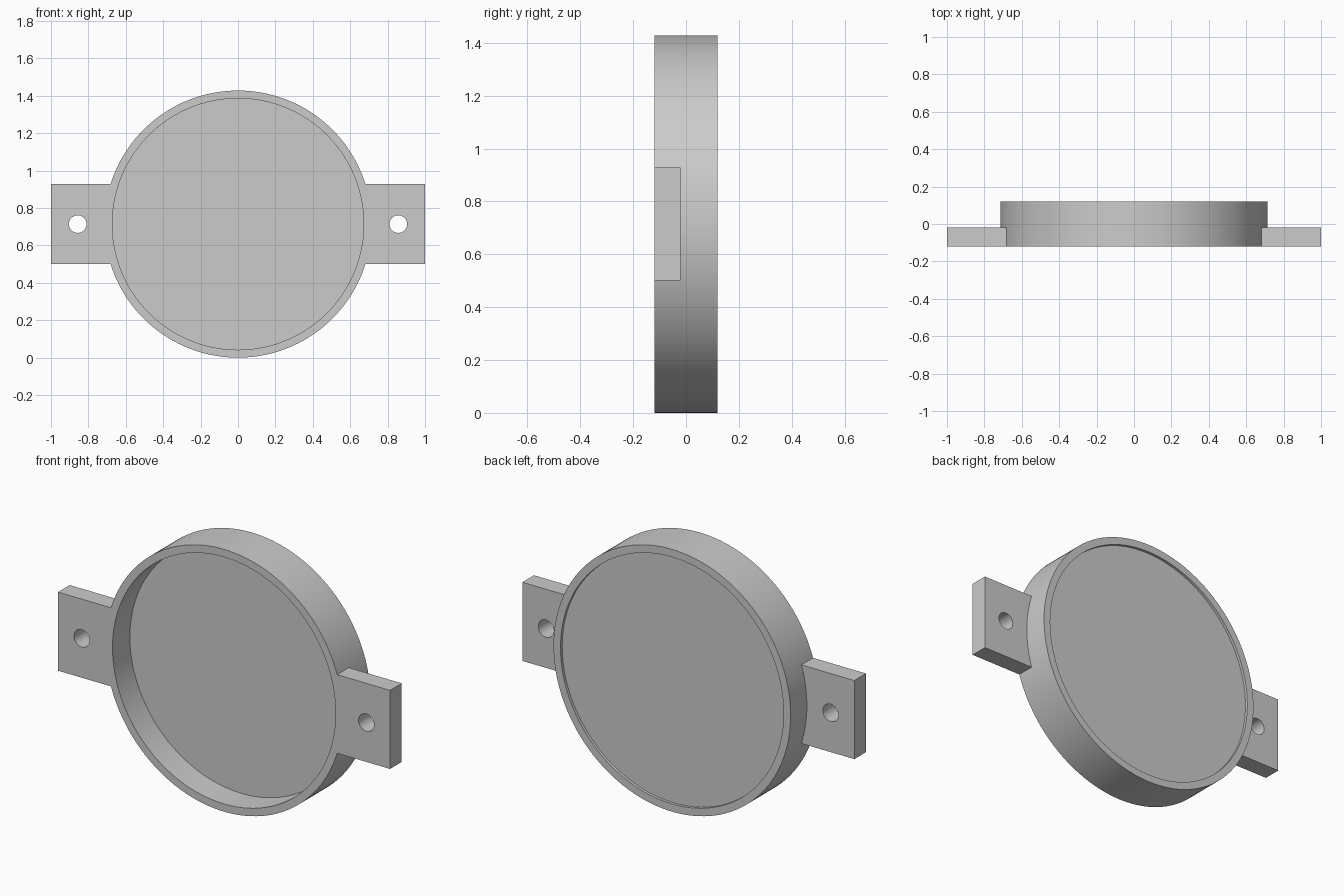
import bpy, bmesh
from math import sin, cos, asin, pi, radians
from mathutils import Vector

if "Cube" in bpy.data.objects:
    bpy.data.objects.remove(bpy.data.objects["Cube"], do_unlink=True)

R, R_IN = 0.714, 0.672          # outer and inner radius of the rim
FRONT, BACK = -0.12, 0.12
SEGMENTS = 160

grey = bpy.data.materials.new("plain grey")
grey.use_nodes = True
grey.diffuse_color = (0.6, 0.6, 0.6, 1)
grey.node_tree.nodes["Principled BSDF"].inputs["Base Color"].default_value = grey.diffuse_color


def finish(bm, name):
    bmesh.ops.recalc_face_normals(bm, faces=bm.faces)
    mesh = bpy.data.meshes.new(name)
    bm.to_mesh(mesh)
    bm.free()
    mesh.materials.append(grey)
    obj = bpy.data.objects.new(name, mesh)
    bpy.context.collection.objects.link(obj)
    bpy.ops.object.select_all(action='DESELECT')
    obj.select_set(True)
    bpy.context.view_layer.objects.active = obj
    bpy.ops.object.shade_smooth_by_angle(angle=radians(30))
    return obj


def circle(bm, radius, y, cx=0, count=SEGMENTS):
    return [bm.verts.new((cx + radius * cos(2 * pi * i / count), y,
                          R + radius * sin(2 * pi * i / count))) for i in range(count)]


# Round dish: deep recess in front, shallow recess behind
bm = bmesh.new()
profile = [(R_IN, 0.03), (R_IN, FRONT), (R, FRONT), (R, BACK), (R_IN, BACK), (R_IN, 0.105)]
rings = [circle(bm, r, y) for r, y in profile]
for a, b in zip(rings, rings[1:]):
    for i in range(SEGMENTS):
        j = (i + 1) % SEGMENTS
        bm.faces.new((a[i], a[j], b[j], b[i]))
bm.faces.new(rings[0])
bm.faces.new(rings[-1])
finish(bm, "round_dish")


# Mounting tabs: drilled plates whose inner end follows the rim
def mounting_tab(side, name):
    half, thick = 0.214, 0.1
    r = R - 0.001
    reach = asin(half / r)
    bm = bmesh.new()
    outline = [bm.verts.new((side, FRONT, R + s * half)) for s in (-1, 1)]
    for i in range(17):
        a = reach * (1 - i / 8)
        outline.append(bm.verts.new((side * r * cos(a), FRONT, R + r * sin(a))))
    hole = circle(bm, 0.047, FRONT, side * 0.857, 48)
    edges = [bm.edges.new((loop[i - 1], loop[i])) for loop in (outline, hole)
             for i in range(len(loop))]
    bmesh.ops.triangle_fill(bm, edges=edges, use_beauty=True, normal=Vector((0, -1, 0)))
    new = bmesh.ops.extrude_face_region(bm, geom=bm.faces[:], use_keep_orig=True)["geom"]
    bmesh.ops.translate(bm, vec=(0, thick, 0),
                        verts=[v for v in new if isinstance(v, bmesh.types.BMVert)])
    finish(bm, name)


mounting_tab(1, "left_mounting_tab")
mounting_tab(-1, "right_mounting_tab")
